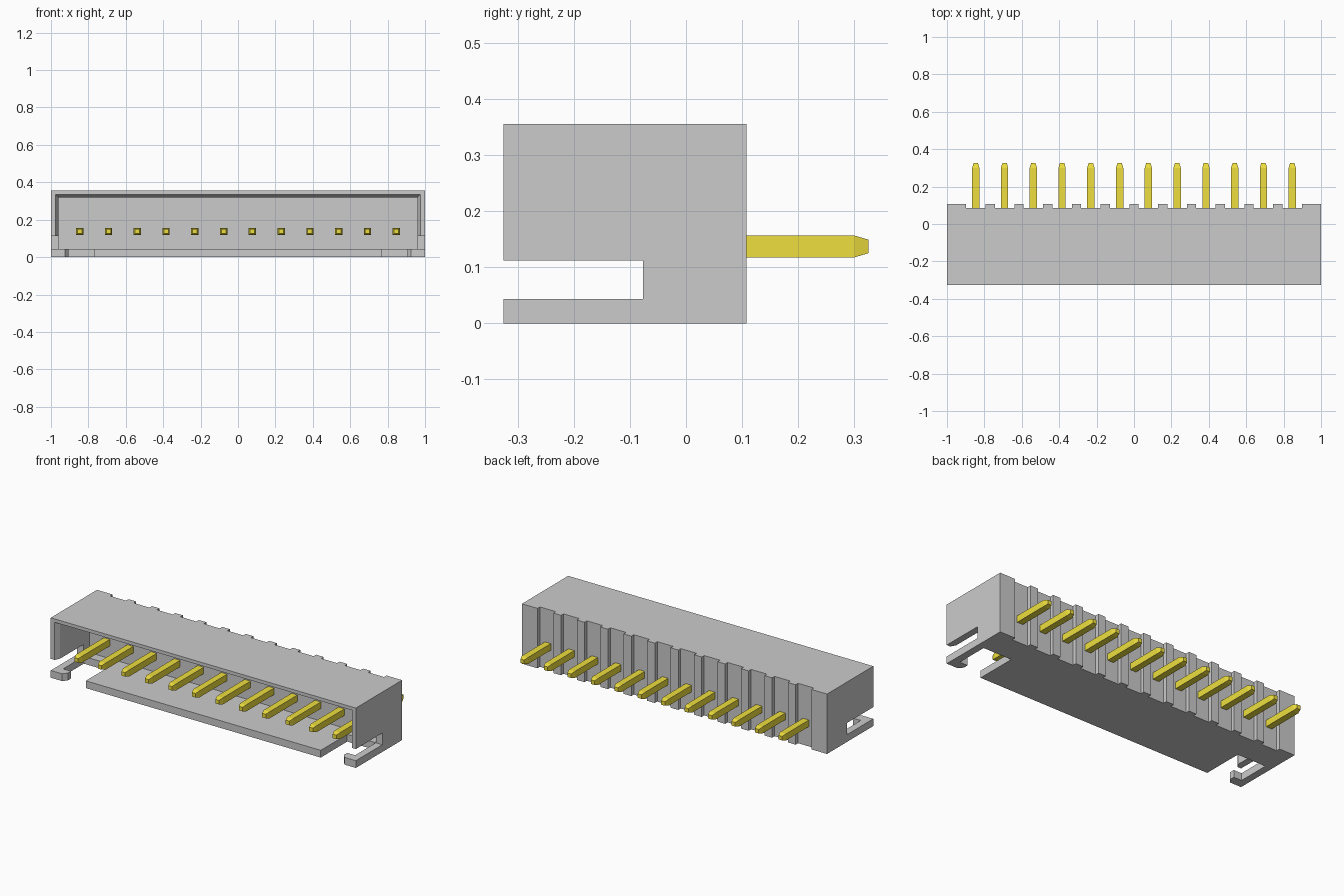
import bpy, bmesh

if "Cube" in bpy.data.objects:
    bpy.data.objects.remove(bpy.data.objects["Cube"])

PITCH, COUNT = 0.1538, 12
PIN_X = [(i - (COUNT - 1) / 2) * PITCH for i in range(COUNT)]
PIN_Z = 0.137
FRONT, BACK, TOP = -0.325, 0.108, 0.355
FLOOR = 0.043        # floor thickness
SLOT_END = -0.077    # rear end of side slots and floor notches
CAVITY_END = -0.02   # inner face of the back wall


def loft(name, rings):
    """Closed solid through a list of rings with equal point counts."""
    bm = bmesh.new()
    loops = [[bm.verts.new(p) for p in ring] for ring in rings]
    n = len(loops[0])
    for a, b in zip(loops, loops[1:]):
        for i in range(n):
            j = (i + 1) % n
            bm.faces.new((a[i], a[j], b[j], b[i]))
    bm.faces.new(loops[0][::-1])
    bm.faces.new(loops[-1])
    bmesh.ops.recalc_face_normals(bm, faces=bm.faces)
    mesh = bpy.data.meshes.new(name)
    bm.to_mesh(mesh)
    bm.free()
    obj = bpy.data.objects.new(name, mesh)
    bpy.context.collection.objects.link(obj)
    return obj


def prism(name, outline, z0, z1):
    return loft(name, [[(x, y, z) for x, y in outline] for z in (z0, z1)])


def rect(y, x0, x1, z0, z1):
    return [(x0, y, z0), (x1, y, z0), (x1, y, z1), (x0, y, z1)]


def cut(obj, cutter):
    mod = obj.modifiers.new("cut", 'BOOLEAN')
    mod.operation, mod.solver, mod.object = 'DIFFERENCE', 'EXACT', cutter
    bpy.context.view_layer.objects.active = obj
    bpy.ops.object.modifier_apply(modifier=mod.name)
    bpy.data.objects.remove(cutter)


# Housing outline, with a vertical groove behind every pin
outline = [(-1, FRONT), (-1, BACK)]
for x in PIN_X:
    l, r = x - 0.052, x + 0.052
    outline += [(l, BACK), (l, 0.085), (r, 0.085), (r, BACK)]
outline += [(1, BACK), (1, FRONT)]
housing = prism("housing", outline, 0, TOP)

# Cavity with a bevelled mouth
cut(housing, loft("cavity", [
    rect(-0.335, -0.98, 0.98, FLOOR, 0.34),
    rect(-0.295, -0.96, 0.96, FLOOR, 0.32),
    rect(CAVITY_END, -0.96, 0.96, FLOOR, 0.32)]))

# Side slots and hooked floor notches, on both sides
notch = [(0.77, -0.4), (0.77, SLOT_END), (0.957, SLOT_END), (0.957, -0.27),
         (0.905, -0.27), (0.905, -0.3), (0.925, FRONT), (0.925, -0.4)]
for s in (-1, 1):
    cut(housing, loft("slot", [rect(y, s * 0.94, s * 1.1, FLOOR, 0.112)
                               for y in (-0.4, SLOT_END)]))
    cut(housing, prism("notch", [(s * x, y) for x, y in notch], -0.1, 0.06))

# Square pins with tapered ends
gold = bpy.data.materials.new("gold")
gold.diffuse_color = (0.86, 0.74, 0.05, 1)
gold.use_nodes = True
gold.node_tree.nodes["Principled BSDF"].inputs["Base Color"].default_value = gold.diffuse_color
for i, x in enumerate(PIN_X):
    pin = loft(f"pin_{i + 1}", [
        rect(y, x - h, x + h, PIN_Z - h, PIN_Z + h)
        for y, h in ((-0.305, 0.012), (-0.28, 0.0195), (0.3, 0.0195), (0.325, 0.012))])
    pin.data.materials.append(gold)
